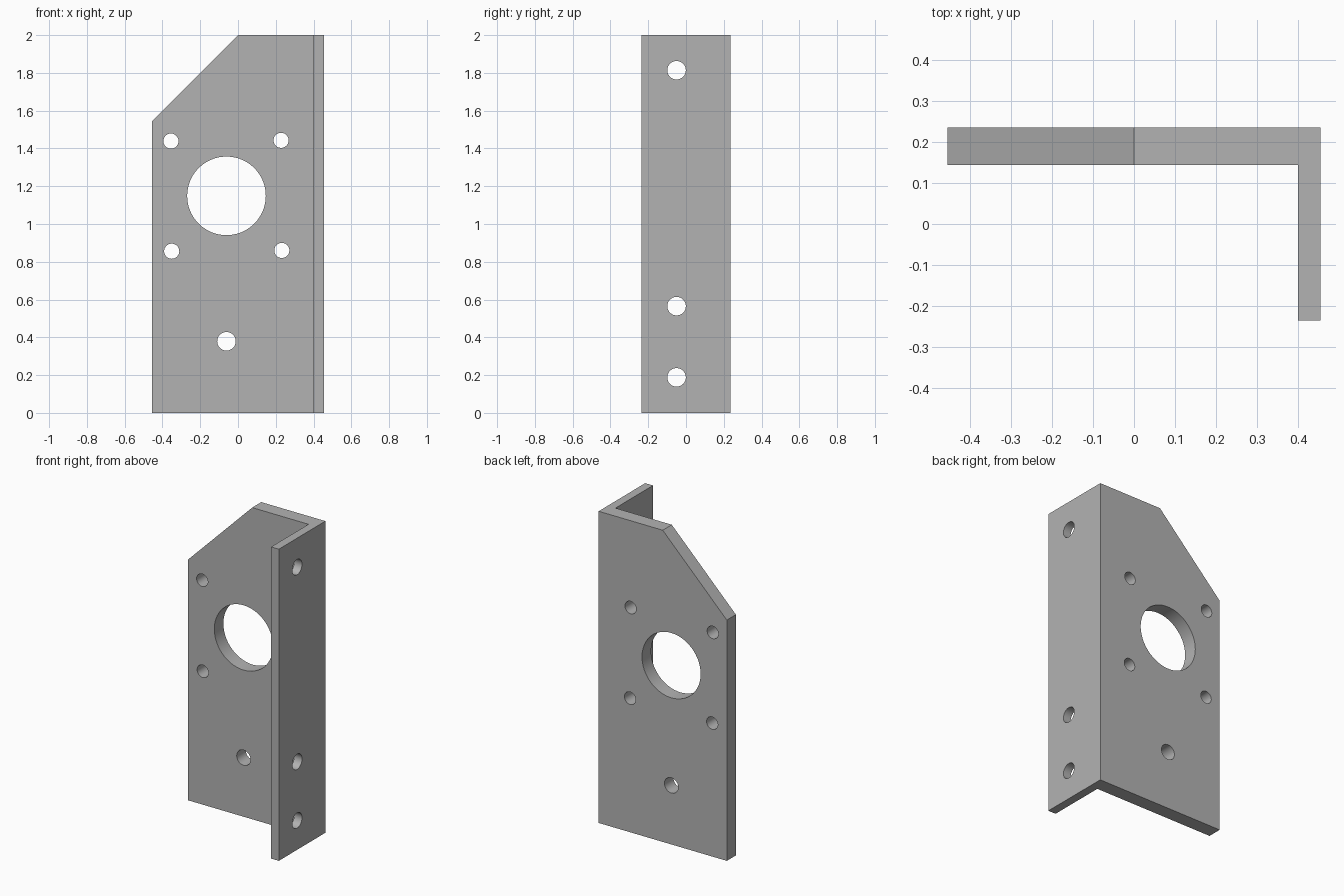
import bpy, bmesh
from math import pi, radians
from mathutils import Matrix, Vector

cube = bpy.data.objects.get("Cube")
if cube:
    bpy.data.objects.remove(cube, do_unlink=True)

# Outer limits and thicknesses
X, Y, TOP = 0.455, 0.236, 2.0
PLATE_FRONT, FLANGE_INNER = 0.144, 0.40

grey = bpy.data.materials.new("plain grey")
grey.use_nodes = True
colour = (0.45, 0.45, 0.45, 1)
grey.diffuse_color = colour
grey.node_tree.nodes["Principled BSDF"].inputs["Base Color"].default_value = colour


def make_object(name, bm):
    bmesh.ops.recalc_face_normals(bm, faces=bm.faces)
    mesh = bpy.data.meshes.new(name)
    bm.to_mesh(mesh)
    bm.free()
    mesh.materials.append(grey)
    obj = bpy.data.objects.new(name, mesh)
    bpy.context.collection.objects.link(obj)
    return obj


def drill(bm, centre, radius, depth, axis, sides=48):
    turn = Matrix.Rotation(pi / 2, 4, "X" if axis == "Y" else "Y")
    bmesh.ops.create_cone(bm, cap_ends=True, segments=sides, radius1=radius,
                          radius2=radius, depth=depth,
                          matrix=Matrix.Translation(centre) @ turn)


# L-shaped section extruded upwards
bm = bmesh.new()
section = [(-X, Y), (-X, PLATE_FRONT), (FLANGE_INNER, PLATE_FRONT),
           (FLANGE_INNER, -Y), (X, -Y), (X, Y)]
base = bm.faces.new([bm.verts.new((x, y, 0)) for x, y in section])
side = bmesh.ops.extrude_face_region(bm, geom=[base])["geom"]
bmesh.ops.translate(bm, vec=(0, 0, TOP),
                    verts=[v for v in side if isinstance(v, bmesh.types.BMVert)])

# Sloping top corner
cut = bmesh.ops.bisect_plane(bm, geom=bm.verts[:] + bm.edges[:] + bm.faces[:],
                             plane_co=(0, 0, TOP), plane_no=Vector((-1, 0, 1)),
                             clear_outer=True)
rim = [e for e in cut["geom_cut"] if isinstance(e, bmesh.types.BMEdge)]
bmesh.ops.holes_fill(bm, edges=[e for e in bm.edges if e.is_boundary] or rim)
bracket = make_object("angle_bracket", bm)

# Bolt holes and central opening
holes = bmesh.new()
plate_y = (PLATE_FRONT + Y) / 2
drill(holes, (-0.061, plate_y, 1.149), 0.208, 0.2, "Y", 96)
drill(holes, (-0.061, plate_y, 0.379), 0.049, 0.2, "Y")
for x, z in [(-0.355, 1.439), (0.228, 1.443), (-0.351, 0.856), (0.232, 0.86)]:
    drill(holes, (x, plate_y, z), 0.04, 0.2, "Y")
for z in (0.188, 0.565, 1.814):
    drill(holes, (0.43, -0.05, z), 0.049, 0.2, "X")
cutter = make_object("hole_cutter", holes)
cutter.hide_render = True

# Cut the holes and bake the result
mod = bracket.modifiers.new("holes", "BOOLEAN")
mod.operation, mod.solver, mod.object = "DIFFERENCE", "EXACT", cutter
bpy.context.view_layer.objects.active = bracket
bpy.ops.object.select_all(action="DESELECT")
bracket.select_set(True)
bpy.ops.object.modifier_apply(modifier=mod.name)
bpy.data.objects.remove(cutter, do_unlink=True)
bpy.ops.object.shade_smooth_by_angle(angle=radians(30))
